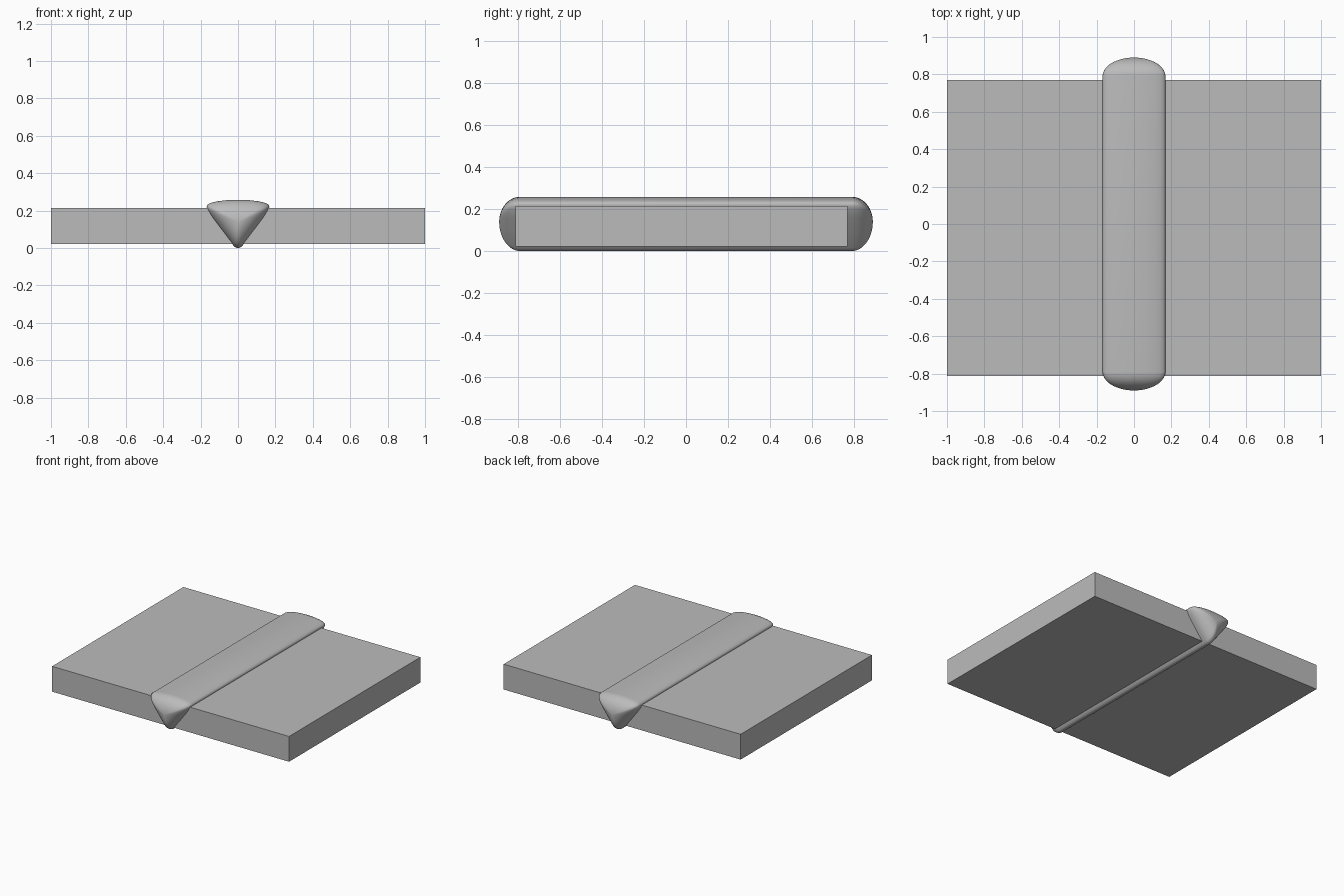
import bpy
import bmesh
import math

cube = bpy.data.objects.get("Cube")
if cube:
    bpy.data.objects.remove(cube, do_unlink=True)

steel = bpy.data.materials.new("steel grey")
steel.use_nodes = True
steel.diffuse_color = (0.5, 0.5, 0.5, 1)
steel.node_tree.nodes["Principled BSDF"].inputs["Base Color"].default_value = (0.5, 0.5, 0.5, 1)


def make_object(name, bm):
    bmesh.ops.recalc_face_normals(bm, faces=bm.faces)
    mesh = bpy.data.meshes.new(name)
    bm.to_mesh(mesh)
    bm.free()
    mesh.materials.append(steel)
    obj = bpy.data.objects.new(name, mesh)
    bpy.context.collection.objects.link(obj)
    return obj


def loft(name, rings):
    """Skin a list of closed rings and cap both ends."""
    bm = bmesh.new()
    loops = [[bm.verts.new(p) for p in ring] for ring in rings]
    for a, b in zip(loops, loops[1:]):
        for i in range(len(a)):
            j = (i + 1) % len(a)
            bm.faces.new((a[i], a[j], b[j], b[i]))
    bm.faces.new(loops[0])
    bm.faces.new(loops[-1])
    return make_object(name, bm)


# Two plates with bevelled edges that form the groove under the bead
FRONT, BACK = -0.813, 0.77
plate_profile = [(0.01, 0.022), (1, 0.022), (1, 0.215), (0.148, 0.215)]
for name, side in (("left_plate", 1), ("right_plate", -1)):
    loft(name, [[(side * x, y, z) for x, z in plate_profile] for y in (FRONT, BACK)])

# Weld bead: wedge section with a shallow crown and a rounded root
half = [(0, 0), (0.008, 0.001), (0.016, 0.005), (0.025, 0.014), (0.08, 0.086),
        (0.135, 0.159), (0.153, 0.186), (0.163, 0.205), (0.168, 0.219),
        (0.166, 0.228), (0.157, 0.236), (0.14, 0.243), (0.11, 0.25),
        (0.06, 0.256), (0, 0.258)]
section = half + [(-x, z) for x, z in half[-2:0:-1]]
CENTRE_Z, STRAIGHT, BULGE = 0.14, 0.79, 0.1

# Rounded ends: the section shrinks along a quarter ellipse
STEPS = 14
angles = [math.radians(89 * i / STEPS) for i in range(STEPS + 1)]
stations = [(-STRAIGHT - BULGE * math.sin(a), math.cos(a)) for a in reversed(angles)]
stations += [(STRAIGHT + BULGE * math.sin(a), math.cos(a)) for a in angles]
bead = loft("weld_bead", [[(x * s, y, CENTRE_Z + (z - CENTRE_Z) * s) for x, z in section]
                          for y, s in stations])
for obj in bpy.context.selected_objects:
    obj.select_set(False)
bead.select_set(True)
bpy.context.view_layer.objects.active = bead
bpy.ops.object.shade_smooth_by_angle(angle=math.radians(40))
